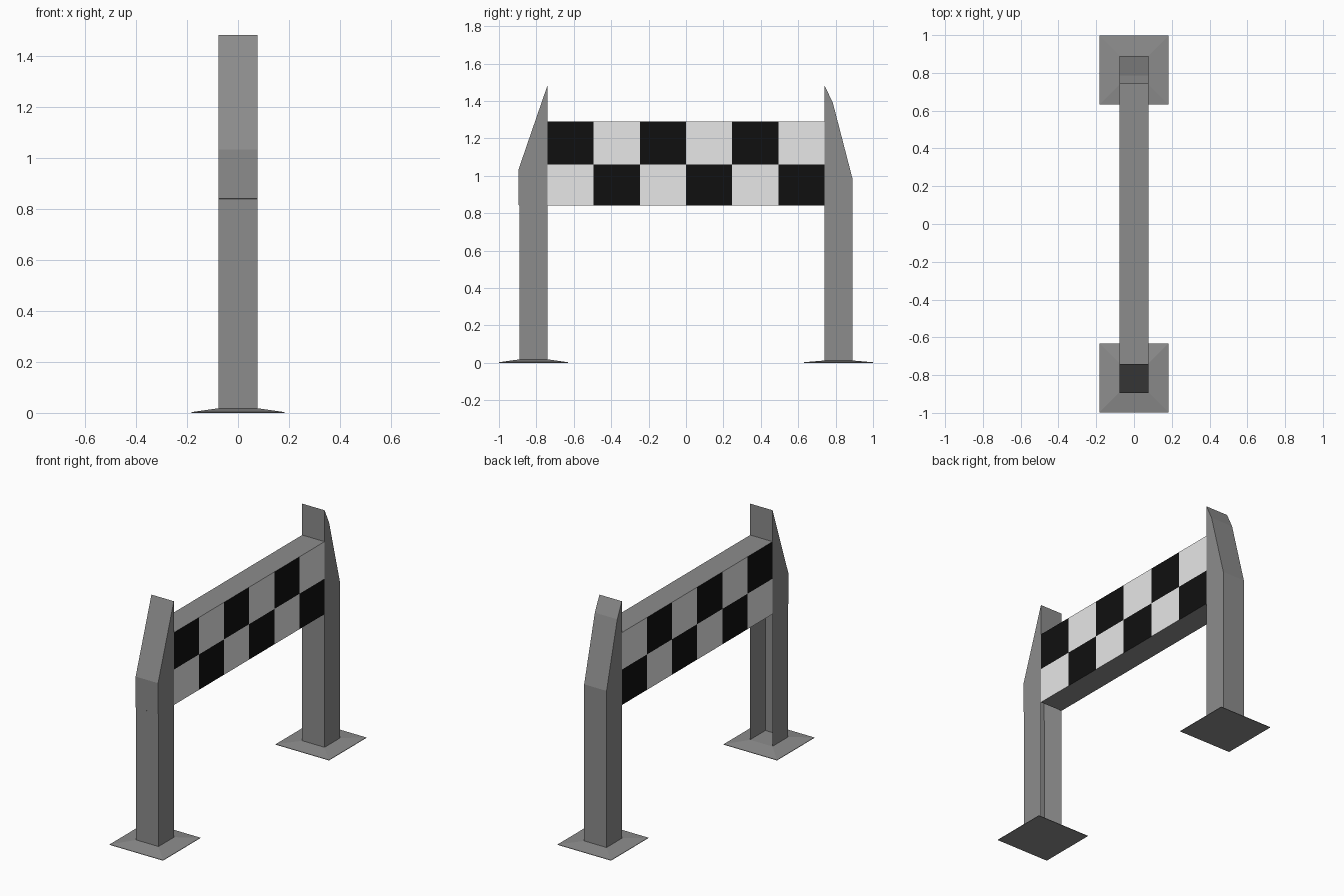
import bpy
import bmesh
from mathutils import Vector, Matrix

if "Cube" in bpy.data.objects:
    bpy.data.objects.remove(bpy.data.objects["Cube"])


def material(name, rgb):
    mat = bpy.data.materials.new(name)
    mat.use_nodes = True
    colour = (*rgb, 1.0)
    mat.diffuse_color = colour
    mat.node_tree.nodes["Principled BSDF"].inputs["Base Color"].default_value = colour
    return mat


GREY = material("concrete grey", (0.265, 0.265, 0.265))
WHITE = material("white check", (0.8, 0.8, 0.8))
BLACK = material("black check", (0.005, 0.005, 0.005))

HALF_X = 0.077               # half thickness of posts and beam
INNER = 0.74                 # inner side of each post
LOW, MID, HIGH = 0.84, 1.06, 1.29   # beam heights


def finish(bm, name, mats):
    mesh = bpy.data.meshes.new(name)
    bm.to_mesh(mesh)
    bm.free()
    for mat in mats:
        mesh.materials.append(mat)
    obj = bpy.data.objects.new(name, mesh)
    bpy.context.collection.objects.link(obj)
    return obj


def box(size, centre):
    bm = bmesh.new()
    bmesh.ops.create_cube(bm, size=1, matrix=Matrix.Translation(centre) @ Matrix.Diagonal((*size, 1)))
    return bm


def post(name, side, outline, open_below):
    # side profile pulled across x, left open where it should be hollow
    inner = [(INNER, HIGH), (INNER, LOW), (INNER, 0.008)]
    bm = bmesh.new()
    verts = [bm.verts.new((-HALF_X, side * y, z)) for y, z in outline + inner]
    face = bm.faces.new(verts)
    pulled = bmesh.ops.extrude_face_region(bm, geom=[face])
    moved = [v for v in pulled["geom"] if isinstance(v, bmesh.types.BMVert)]
    bmesh.ops.translate(bm, verts=moved, vec=(2 * HALF_X, 0, 0))
    bmesh.ops.recalc_face_normals(bm, faces=bm.faces)
    hidden = []
    for f in bm.faces:
        c = f.calc_center_median()
        on_inner = abs(f.normal.y) > 0.99 and abs(abs(c.y) - INNER) < 0.001
        if on_inner and c.z < HIGH and (c.z > LOW or open_below):
            hidden.append(f)
    bmesh.ops.delete(bm, geom=hidden, context="FACES")
    return finish(bm, name, [GREY])


def foot(name, side, height):
    # thin plate whose top slopes up to the post
    rim = 0.003
    centre_y = side * 0.815
    bm = box((0.367, 0.367, rim), (0, centre_y, rim / 2))
    top = next(f for f in bm.faces if f.normal.z > 0.9)
    raised = bmesh.ops.extrude_face_region(bm, geom=[top])
    bmesh.ops.delete(bm, geom=[top], context="FACES_ONLY")
    for v in raised["geom"]:
        if isinstance(v, bmesh.types.BMVert):
            v.co.x *= 0.42
            v.co.y = centre_y + (v.co.y - centre_y) * 0.42
            v.co.z = height
    bmesh.ops.recalc_face_normals(bm, faces=bm.faces)
    return finish(bm, name, [GREY])


# Posts: the front one has a slight step and one slope, the rear one two slopes
front_outline = [(0.89, 0.008), (0.89, LOW), (0.895, LOW + 0.003), (0.895, 1.035), (INNER, 1.485)]
rear_outline = [(0.89, 0.008), (0.89, 0.985), (0.785, 1.39), (INNER, 1.485)]
post("front_post", -1, front_outline, True)
post("rear_post", 1, rear_outline, False)

# Feet
foot("front_foot", -1, 0.018)
foot("rear_foot", 1, 0.012)

# Checkered beam, cut into six columns and two rows
beam = box((2 * HALF_X, 2 * INNER, HIGH - LOW), (0, 0, (LOW + HIGH) / 2))
step = 2 * INNER / 6
cuts = [(Vector((0, -INNER + i * step, 0)), Vector((0, 1, 0))) for i in range(1, 6)]
cuts.append((Vector((0, 0, MID)), Vector((0, 0, 1))))
for point, normal in cuts:
    geom = beam.verts[:] + beam.edges[:] + beam.faces[:]
    bmesh.ops.bisect_plane(beam, geom=geom, plane_co=point, plane_no=normal)
beam.normal_update()
ends = [f for f in beam.faces if abs(f.normal.y) > 0.9]
bmesh.ops.delete(beam, geom=ends, context="FACES")
for f in beam.faces:
    if abs(f.normal.x) > 0.9:
        c = f.calc_center_median()
        column = int((c.y + INNER) / step)
        row = int(c.z < MID)
        f.material_index = 1 + (column + row + 1) % 2
finish(beam, "checkered_beam", [GREY, WHITE, BLACK])
